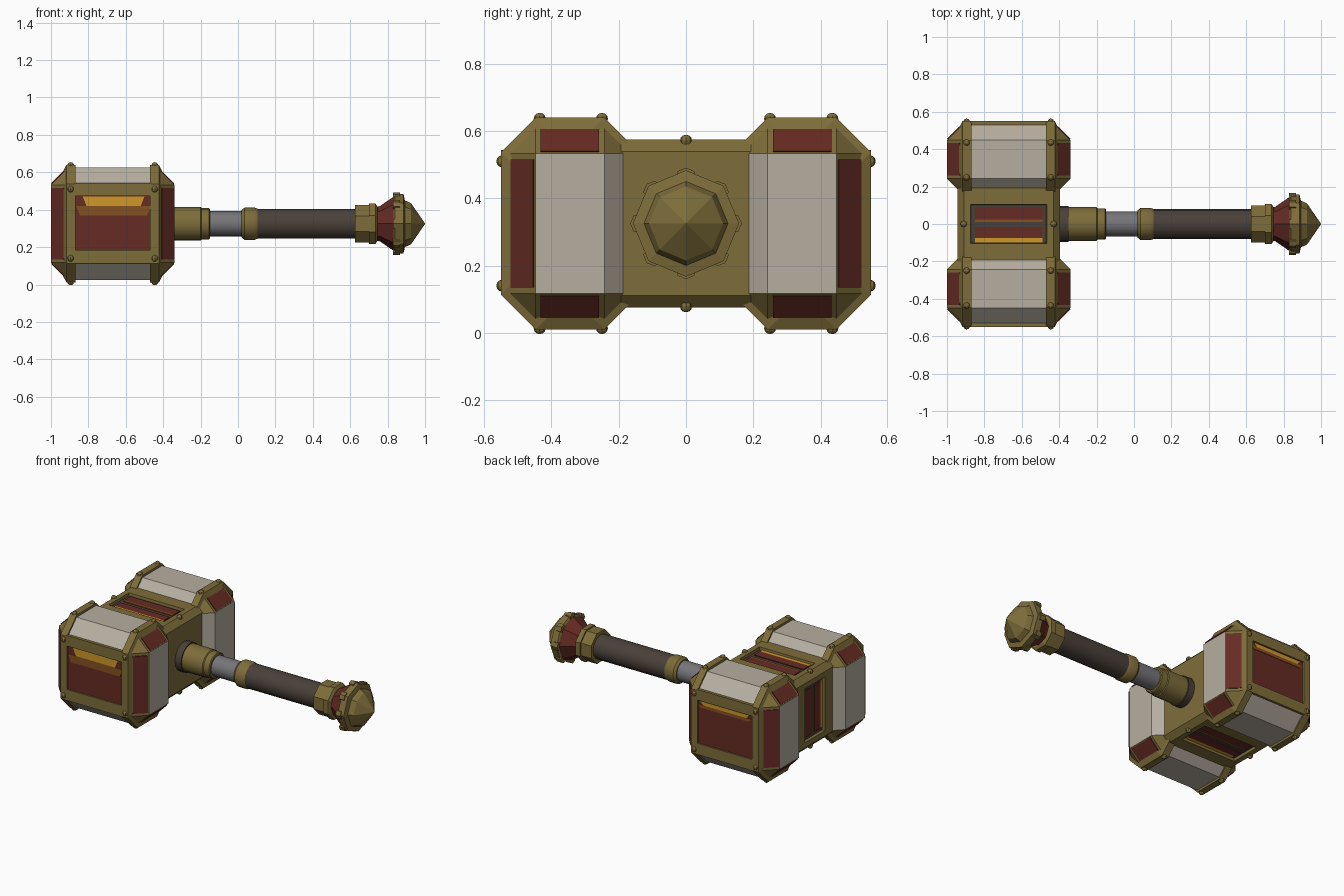
import bpy, bmesh, math
from mathutils import Vector

if "Cube" in bpy.data.objects:
    bpy.data.objects.remove(bpy.data.objects["Cube"])

def material(name, rgb):
    m = bpy.data.materials.new(name)
    lin = [((c / 255 + 0.055) / 1.055) ** 2.4 for c in rgb]
    m.diffuse_color = (*lin, 1)
    m.use_nodes = True
    m.node_tree.nodes["Principled BSDF"].inputs["Base Color"].default_value = m.diffuse_color
    return m

GOLD = material("aged_gold", (126, 109, 58))
WHITE = material("pale_stone", (182, 174, 160))
RED = material("dark_red", (102, 43, 35))
DARK = material("grip_brown", (74, 64, 57))
GREY = material("steel_grey", (118, 118, 122))
YELLOW = material("amber", (208, 152, 42))
BROWN = material("burnt_orange", (134, 80, 32))

CX, CZ = -0.67, 0.325    # centre of the head in x and z

def finish(name, bm, *mats):
    bmesh.ops.recalc_face_normals(bm, faces=bm.faces)
    me = bpy.data.meshes.new(name)
    bm.to_mesh(me)
    bm.free()
    for m in mats:
        me.materials.append(m)
    ob = bpy.data.objects.new(name, me)
    bpy.context.collection.objects.link(ob)
    return ob

def box(name, x, y, z, mat):
    bm = bmesh.new()
    bmesh.ops.create_cube(bm, size=1)
    for v in bm.verts:
        for i, (a, b) in enumerate((x, y, z)):
            v.co[i] = (a + b) / 2 + v.co[i] * (b - a)
    return finish(name, bm, mat)

def loft(name, loops, mat):
    bm = bmesh.new()
    rings = [[bm.verts.new(p) for p in lp] for lp in loops]
    n = len(rings[0])
    for a, b in zip(rings, rings[1:]):
        for i in range(n):
            j = (i + 1) % n
            bm.faces.new((a[i], a[j], b[j], b[i]))
    bm.faces.new(rings[0])
    bm.faces.new(rings[-1])
    return finish(name, bm, mat)

def lathe(name, profile, sides, mat, turn=0.0, smooth=False):
    loops = []
    for x, r in profile:
        angles = [(i + turn) * math.tau / sides for i in range(sides)]
        loops.append([(x, r * math.sin(a), CZ + r * math.cos(a)) for a in angles])
    ob = loft(name, loops, mat)
    if smooth:
        bpy.context.view_layer.objects.active = ob
        ob.select_set(True)
        bpy.ops.object.shade_smooth_by_angle(angle=math.radians(35))
        ob.select_set(False)
    return ob

def slab(name, pts, normal, mat, t=0.005):
    n = Vector(normal).normalized() * t
    pts = [Vector(p) for p in pts]
    return loft(name, [[p - n for p in pts], [p + n for p in pts]], mat)

def octagon(x, cy, hy, hz, c):
    pts = [(hy, hz - c), (hy - c, hz), (c - hy, hz), (-hy, hz - c),
           (-hy, c - hz), (c - hy, -hz), (hy - c, -hz), (hy, c - hz)]
    return [(x, cy + y, CZ + z) for y, z in pts]

def rivet(x, y, z):
    bm = bmesh.new()
    bmesh.ops.create_uvsphere(bm, u_segments=8, v_segments=6, radius=0.018)
    bmesh.ops.translate(bm, verts=bm.verts, vec=(x, y, z))
    finish("rivet", bm, GOLD)

# Two striking blocks
HX, HY, HZ, C = 0.33, 0.195, 0.30, 0.092
for s in (-1, 1):
    cy = 0.345 * s
    bm = bmesh.new()
    for sx in (-1, 1):
        for sy in (-1, 1):
            for sz in (-1, 1):
                for cut in ((0, C, C), (C, 0, C), (C, C, 0)):
                    bm.verts.new((CX + sx * (HX - cut[0]), cy + sy * (HY - cut[1]),
                                  CZ + sz * (HZ - cut[2])))
    bmesh.ops.convex_hull(bm, input=bm.verts)
    bmesh.ops.recalc_face_normals(bm, faces=bm.faces)
    for f in bm.faces:
        n = f.normal
        if n.y * s > 0.9:
            f.material_index = 2
        elif abs(n.x) > 0.9 or abs(n.x) < 0.1 or (abs(n.z) < 0.1 and n.y * s < 0):
            f.material_index = 1
    finish("striking_block", bm, GOLD, WHITE, RED)

    for sx in (-1, 1):
        # Gold bands around the block
        loops = [octagon(CX + sx * x, cy, 0.205 - d, 0.315 - d, 0.103)
                 for x, d in ((0.27, 0.045), (0.247, 0.0), (0.2, 0.0))]
        loft("gold_band", loops, GOLD)
        # Red plates on the bevels beside the bands
        k0, k1 = 0.004, 0.022
        xa, xb = CX + sx * (HX - k0), CX + sx * (HX - C + k1)
        ya, yb = cy + s * (HY - C + k0), cy + s * (HY - k1)
        h = HZ - C - 0.018
        slab("red_side_plate", [(xa, ya, CZ - h), (xa, ya, CZ + h),
                                (xb, yb, CZ + h), (xb, yb, CZ - h)], (sx, s, 0), RED)
        for sz in (-1, 1):
            za, zb = CZ + sz * (HZ - C + k0), CZ + sz * (HZ - k1)
            w = HY - C - 0.016
            slab("red_top_plate", [(xa, cy - w, za), (xa, cy + w, za),
                                   (xb, cy + w, zb), (xb, cy - w, zb)], (sx, 0, sz), RED)
            # Rivets at the band corners
            bx = CX + sx * 0.225
            rivet(bx, s * 0.435, CZ + sz * 0.311)
            rivet(bx, s * 0.25, CZ + sz * 0.311)
            rivet(bx, s * 0.546, CZ + sz * 0.185)

    # Gold rails above and below the face panel
    y0, y1 = sorted((s * 0.52, s * 0.55))
    for z in ((0.112, 0.185), (0.473, 0.543)):
        box("face_rail", (-0.875, -0.465), (y0, y1), z, GOLD)
    # Amber glow on the face panel
    y = s * HY + cy
    bands = ((0.42, 0.47, 0.035, YELLOW), (0.37, 0.42, 0.0, BROWN)) if s < 0 else \
            ((0.445, 0.468, 0.02, YELLOW), (0.425, 0.445, 0.0, BROWN))
    for z0, z1, m, mat in bands:
        slab("panel_glow", [(-0.865 + m + 0.02, y, z0), (-0.465 - m - 0.02, y, z0),
                            (-0.465 - m, y, z1), (-0.865 + m, y, z1)], (0, 1, 0), mat, 0.003)

# Centre body with recessed panels on top, bottom and end
bm = bmesh.new()
bmesh.ops.create_cube(bm, size=1)
for v in bm.verts:
    v.co = (CX + v.co.x * 0.55, v.co.y * 0.4, CZ + v.co.z * 0.5)
long_edges = [e for e in bm.edges if abs(e.verts[0].co.y - e.verts[1].co.y) > 0.1]
bmesh.ops.bevel(bm, geom=long_edges, offset=0.036, segments=1, affect='EDGES')
bmesh.ops.recalc_face_normals(bm, faces=bm.faces)
panels = [f for f in bm.faces if abs(f.normal.z) > 0.9 or f.normal.x < -0.9]
bmesh.ops.inset_individual(bm, faces=panels, thickness=0.05)
for f in panels:
    for v in f.verts:
        v.co.y = math.copysign(0.105, v.co.y)
bmesh.ops.inset_individual(bm, faces=panels, thickness=0.004, depth=-0.018)
for f in panels:
    f.material_index = 1
finish("centre_body", bm, GOLD, DARK)

# Red and amber strips in the recesses
strips = ((0.025, 0.09, RED), (0.012, 0.025, BROWN), (-0.075, -0.015, RED),
          (-0.098, -0.075, YELLOW))
for y0, y1, mat in strips:
    for z in (0.075 + 0.018, 0.575 - 0.018):
        box("recess_strip", (-0.85, -0.49), (y0, y1), (z - 0.006, z + 0.006), mat)
    box("recess_strip", (-0.933, -0.921), (y0, y1), (0.17, 0.48), mat)
for sx in (-1, 1):
    for sz in (-1, 1):
        rivet(CX + sx * 0.24, 0, CZ + sz * 0.246)

# Handle
lathe("socket_seam", [(-0.41, 0.097), (-0.35, 0.097)], 16, DARK, smooth=True)
lathe("handle_socket", [(-0.4, 0.09), (-0.2, 0.09), (-0.195, 0.084), (-0.155, 0.084),
                        (-0.15, 0.078)], 16, GOLD, smooth=True)
lathe("steel_shaft", [(-0.17, 0.067), (0.04, 0.067)], 16, GREY, smooth=True)
lathe("grip_ring", [(0.02, 0.074), (0.035, 0.086), (0.09, 0.086), (0.104, 0.08)],
      16, GOLD, smooth=True)
lathe("grip", [(0.09, 0.08), (0.64, 0.08)], 16, DARK, smooth=True)

# Pommel
lathe("pommel_collar", [(0.625, 0.108), (0.70, 0.108), (0.701, 0.116), (0.735, 0.116),
                        (0.745, 0.1)], 8, GOLD, turn=0.5)
lathe("pommel_flare", [(0.735, 0.09), (0.755, 0.092), (0.84, 0.15)], 8, RED)
lathe("pommel_ring", [(0.832, 0.145), (0.84, 0.158), (0.885, 0.158), (0.892, 0.125),
                      (0.925, 0.11), (0.998, 0.004), (1.0, 0.001)], 8, GOLD)
# Small studs on the pommel ring corners
for i in range(8):
    a = i * math.tau / 8
    u, w = Vector((0, math.sin(a), math.cos(a))), Vector((0, math.cos(a), -math.sin(a)))
    loops = [[Vector((x, 0, CZ)) + u * r + w * t
              for r, t in ((0.12, -0.025), (0.155, -0.025), (0.166, 0),
                           (0.155, 0.025), (0.12, 0.025))] for x in (0.83, 0.865)]
    loft("pommel_stud", loops, GOLD)
